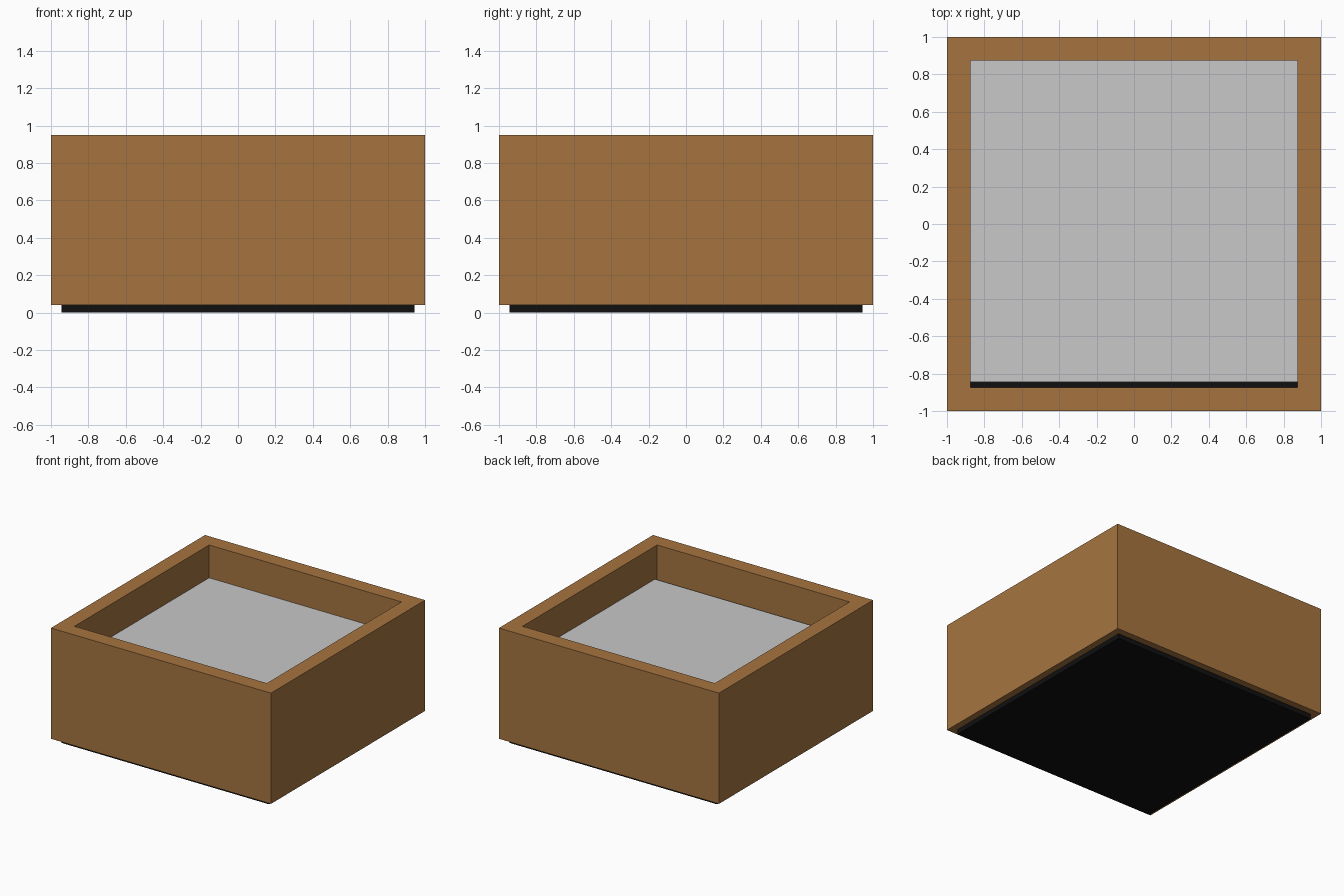
import bpy, bmesh

if "Cube" in bpy.data.objects:
    bpy.data.objects.remove(bpy.data.objects["Cube"])


def material(name, rgb):
    m = bpy.data.materials.new(name)
    m.diffuse_color = (*rgb, 1)
    m.use_nodes = True
    m.node_tree.nodes["Principled BSDF"].inputs["Base Color"].default_value = m.diffuse_color
    return m


def finish(name, bm, mat):
    bmesh.ops.recalc_face_normals(bm, faces=bm.faces)
    mesh = bpy.data.meshes.new(name)
    bm.to_mesh(mesh)
    bm.free()
    mesh.materials.append(mat)
    obj = bpy.data.objects.new(name, mesh)
    bpy.context.collection.objects.link(obj)
    return obj


def box(name, lo, hi, mat):
    bm = bmesh.new()
    bmesh.ops.create_cube(bm, size=1)
    for v in bm.verts:
        v.co = [(a + b) / 2 + c * (b - a) for a, b, c in zip(lo, hi, v.co)]
    return finish(name, bm, mat)


wood = material("brown wood", (0.38, 0.175, 0.051))
black = material("black", (0.005, 0.005, 0.005))
grey = material("light grey", (0.58, 0.58, 0.58))

# Square wooden frame, open at top and bottom
bm = bmesh.new()
rings = []
for r, z in ((1, 0.04), (1, 0.95), (0.874, 0.95), (0.874, 0.04)):
    rings.append([bm.verts.new((x * r, y * r, z))
                  for x, y in ((-1, -1), (1, -1), (1, 1), (-1, 1))])
for i in range(4):
    a, b = rings[i], rings[(i + 1) % 4]
    for j in range(4):
        k = (j + 1) % 4
        bm.faces.new((a[j], a[k], b[k], b[j]))
finish("wooden_frame", bm, wood)

# Black base plate, seen from below and through the front slit
box("base_plate", (-0.944, -0.944, 0), (0.944, 0.944, 0.041), black)

# Sunken grey panel, leaving a narrow slit at the front
box("sunken_panel", (-0.874, -0.845, 0.65), (0.874, 0.874, 0.68), grey)
